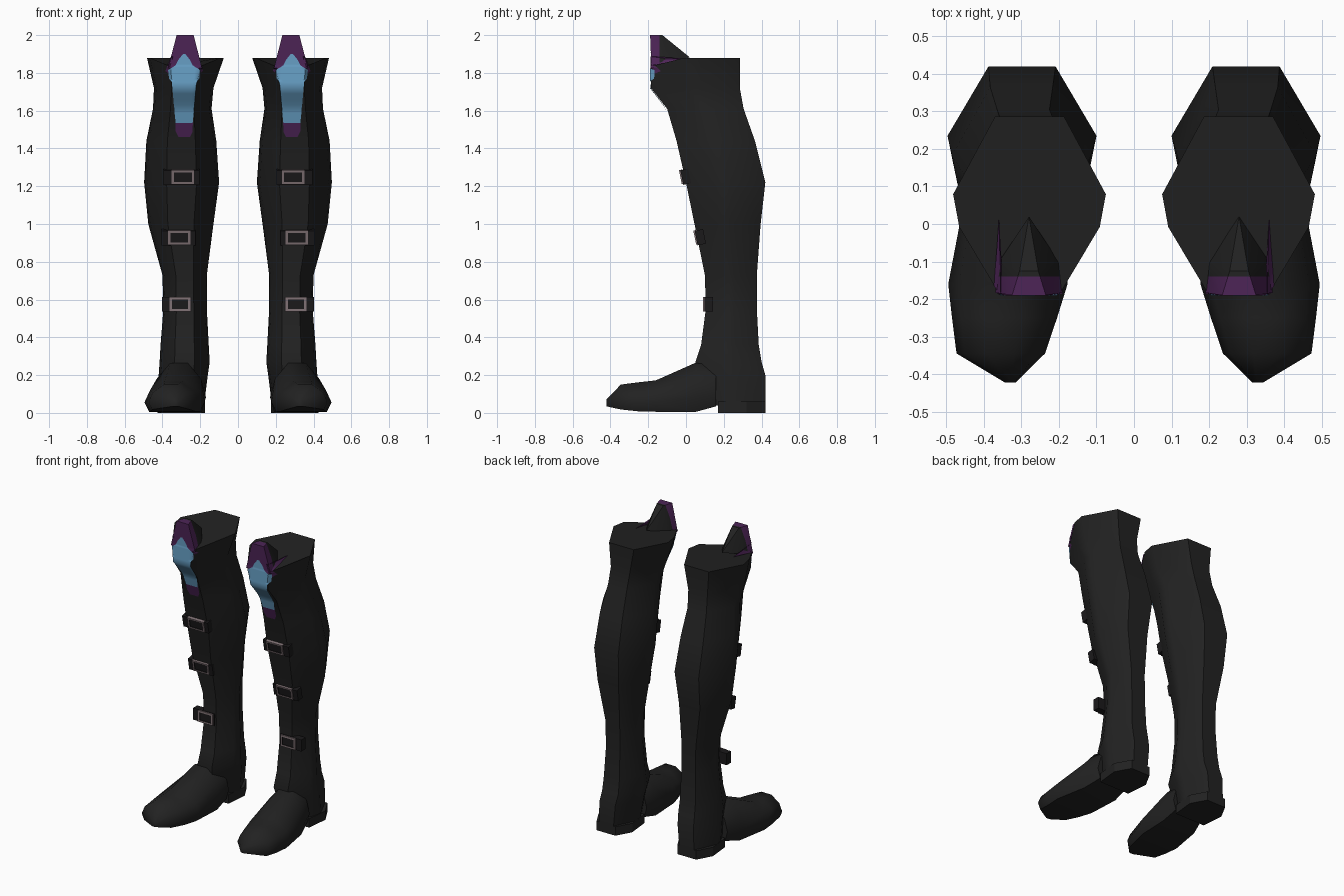
import bpy, bmesh
from mathutils import Matrix, Vector
from mathutils.bvhtree import BVHTree

if "Cube" in bpy.data.objects:
    bpy.data.objects.remove(bpy.data.objects["Cube"])


def material(name, rgb):
    m = bpy.data.materials.new(name)
    m.diffuse_color = (*rgb, 1)
    m.use_nodes = True
    m.node_tree.nodes["Principled BSDF"].inputs["Base Color"].default_value = m.diffuse_color
    return m


BLACK = material("black leather", (0.016, 0.016, 0.016))
DARK = material("dark strap", (0.011, 0.010, 0.011))
PURPLE = material("purple", (0.075, 0.018, 0.095))
BLUE = material("light blue", (0.14, 0.36, 0.58))
METAL = material("dull metal", (0.22, 0.17, 0.18))


def finish(bm, name, mats, angle=45, fix=True):
    """Turn a bmesh into a smooth object mirrored to the other leg."""
    if fix:
        bmesh.ops.recalc_face_normals(bm, faces=bm.faces[:])
    me = bpy.data.meshes.new(name)
    bm.to_mesh(me)
    for m in mats:
        me.materials.append(m)
    ob = bpy.data.objects.new(name, me)
    bpy.context.collection.objects.link(ob)
    bpy.ops.object.select_all(action='DESELECT')
    ob.select_set(True)
    bpy.context.view_layer.objects.active = ob
    bpy.ops.object.shade_smooth_by_angle(angle=angle * 3.14159 / 180)
    ob.modifiers.new("other_leg", 'MIRROR').use_axis[0] = True
    return ob


def loft(rings, caps=True):
    bm = bmesh.new()
    rows = [[bm.verts.new(p) for p in r] for r in rings]
    n = len(rows[0])
    for a, b in zip(rows, rows[1:]):
        for i in range(n):
            j = (i + 1) % n
            bm.faces.new((a[i], a[j], b[j], b[i]))
    if caps:
        bm.faces.new(rows[0])
        bm.faces.new(rows[-1])
    bmesh.ops.recalc_face_normals(bm, faces=bm.faces[:])
    return bm


# Leg shaft: z, inner x, outer x, front y, back y
SECTION = [(0.45, 1), (1, 0.12), (0.92, -0.25), (0.4, -1),
           (-0.4, -1), (-0.92, -0.25), (-1, 0.12), (-0.45, 1)]
SHAFT = [(0.04, .18, .42, .10, .42), (0.20, .16, .42, .07, .42),
         (0.27, .15, .415, .05, .40), (0.36, .155, .41, .08, .385),
         (0.55, .165, .395, .105, .375), (0.73, .165, .40, .10, .375),
         (1.00, .13, .475, .045, .395), (1.22, .10, .497, 0, .42),
         (1.44, .115, .485, -.05, .365), (1.61, .14, .45, -.10, .305),
         (1.72, .13, .445, -.185, .285), (1.88, .075, .482, -.185, .287)]


def ring(z, x0, x1, y0, y1):
    return [Vector(((x0 + x1) / 2 + u * (x1 - x0) / 2,
                    (y0 + y1) / 2 + v * (y1 - y0) / 2, z)) for u, v in SECTION]


rings = [ring(*s) for s in SHAFT]
for i in (3, 4):
    rings[-1][i].z = 1.835          # rim dips beside the knee point
leg = loft(rings)
leg_tree = BVHTree.FromBMesh(leg)
finish(leg, "boot_shaft", [BLACK])

# Pointed knee peak rising above the rim
peak = bmesh.new()
for p in [(.19, -.183, 1.825), (.37, -.183, 1.825), (.28, .02, 1.882),
          (.20, -.10, 1.85), (.36, -.10, 1.85),
          (.235, -.19, 2), (.325, -.19, 2), (.255, -.125, 2), (.305, -.125, 2)]:
    peak.verts.new(p)
bmesh.ops.convex_hull(peak, input=peak.verts[:])
bmesh.ops.bisect_plane(peak, geom=peak.verts[:] + peak.edges[:] + peak.faces[:],
                       plane_co=(0, -.14, 0), plane_no=(0, 1, 0))
for f in peak.faces:
    f.material_index = int(f.calc_center_median().y < -.14)
peak_tree = BVHTree.FromBMesh(peak)
finish(peak, "knee_peak", [BLACK, PURPLE], 30)


def front_y(x, z):
    hits = [t.ray_cast(Vector((x, -1, z)), Vector((0, 1, 0)))[0]
            for t in (leg_tree, peak_tree)]
    return min([h.y for h in hits if h] or [-.185])


def inlay(name, rows, mat, lift, cx=.285, cols=12, steps=5):
    """Thin painted patch laid on the front, given as (z, half width) rows."""
    pts = []
    for (z0, w0), (z1, w1) in zip(rows, rows[1:]):
        pts += [(z0 + (z1 - z0) * k / steps, w0 + (w1 - w0) * k / steps)
                for k in range(steps)]
    pts.append(rows[-1])
    bm = bmesh.new()
    grid = []
    for z, w in pts:
        xs = [cx + w * (2 * c / cols - 1) for c in range(cols + 1)]
        grid.append([bm.verts.new((x, front_y(x, z) - lift, z)) for x in xs])
    for a, b in zip(grid, grid[1:]):
        for i in range(cols):
            bm.faces.new((a[i], b[i], b[i + 1], a[i + 1]))
    finish(bm, name, [mat], fix=False)


inlay("knee_purple_upper", [(1.93, .055), (1.86, .08), (1.835, .09),
                            (1.81, .10), (1.78, .06)], PURPLE, .003)
inlay("knee_purple_lower", [(1.56, .046), (1.49, .045), (1.46, .03)], PURPLE, .003)
inlay("knee_blue", [(1.90, .006), (1.87, .03), (1.84, .045), (1.815, .085),
                    (1.77, .08), (1.75, .065), (1.6, .052), (1.535, .045)], BLUE, .006)

# Foot: y, inner x, outer x, bottom z, top z
FOOT = [(.16, .18, .42, .035, .25), (.05, .17, .455, .005, .265),
        (-.16, .177, .495, .006, .172), (-.25, .205, .485, .008, .162),
        (-.345, .237, .473, .018, .15), (-.422, .315, .345, .035, .07)]


def foot_ring(y, x0, x1, z0, z1):
    cx, w, h = (x0 + x1) / 2, (x1 - x0) / 2, z1 - z0
    return [(cx + u * w, y, z0 + v * h) for u, v in
            [(.85, 0), (1, .3), (.82, .68), (.32, 1),
             (-.32, 1), (-.82, .68), (-1, .3), (-.85, 0)]]


finish(loft([foot_ring(*f) for f in FOOT]), "boot_foot", [BLACK], 50)

# Heel block
HEEL = [(.19, .17), (.41, .17), (.425, .32), (.37, .42), (.23, .42), (.175, .32)]
finish(loft([[(x, y, z) for x, y in HEEL] for z in (0, .06)]), "heel", [BLACK], 30)


def box(size, centre, tilt):
    bm = bmesh.new()
    bmesh.ops.create_cube(bm, size=1, matrix=Matrix.Translation(centre)
                          @ Matrix.Rotation(tilt, 4, 'X') @ Matrix.Diagonal((*size, 1)))
    return bm


# Strap and buckle: name, z, strap x range, buckle x range, front y, tilt
for name, z, s0, s1, b0, b1, y, tilt in [
        ("upper", 1.25, .205, .395, .232, .352, -.030, .2),
        ("middle", .93, .225, .405, .252, .370, .046, .2),
        ("lower", .575, .245, .402, .252, .362, .090, 0)]:
    finish(box((s1 - s0, .045, .078), ((s0 + s1) / 2, y + .030, z), tilt),
           name + "_strap", [DARK], 30)
    bm = box((b1 - b0, .02, .076), ((b0 + b1) / 2, y + .010, z), tilt)
    face = min(bm.faces, key=lambda f: f.calc_center_median().y)
    bmesh.ops.inset_region(bm, faces=[face], thickness=.017)
    face.material_index = 1
    inner = bmesh.ops.extrude_discrete_faces(bm, faces=[face])["faces"][0]
    inner.material_index = 1
    bmesh.ops.translate(bm, vec=(0, .006, 0), verts=inner.verts[:])
    finish(bm, name + "_buckle", [METAL, DARK], 30, fix=False)
